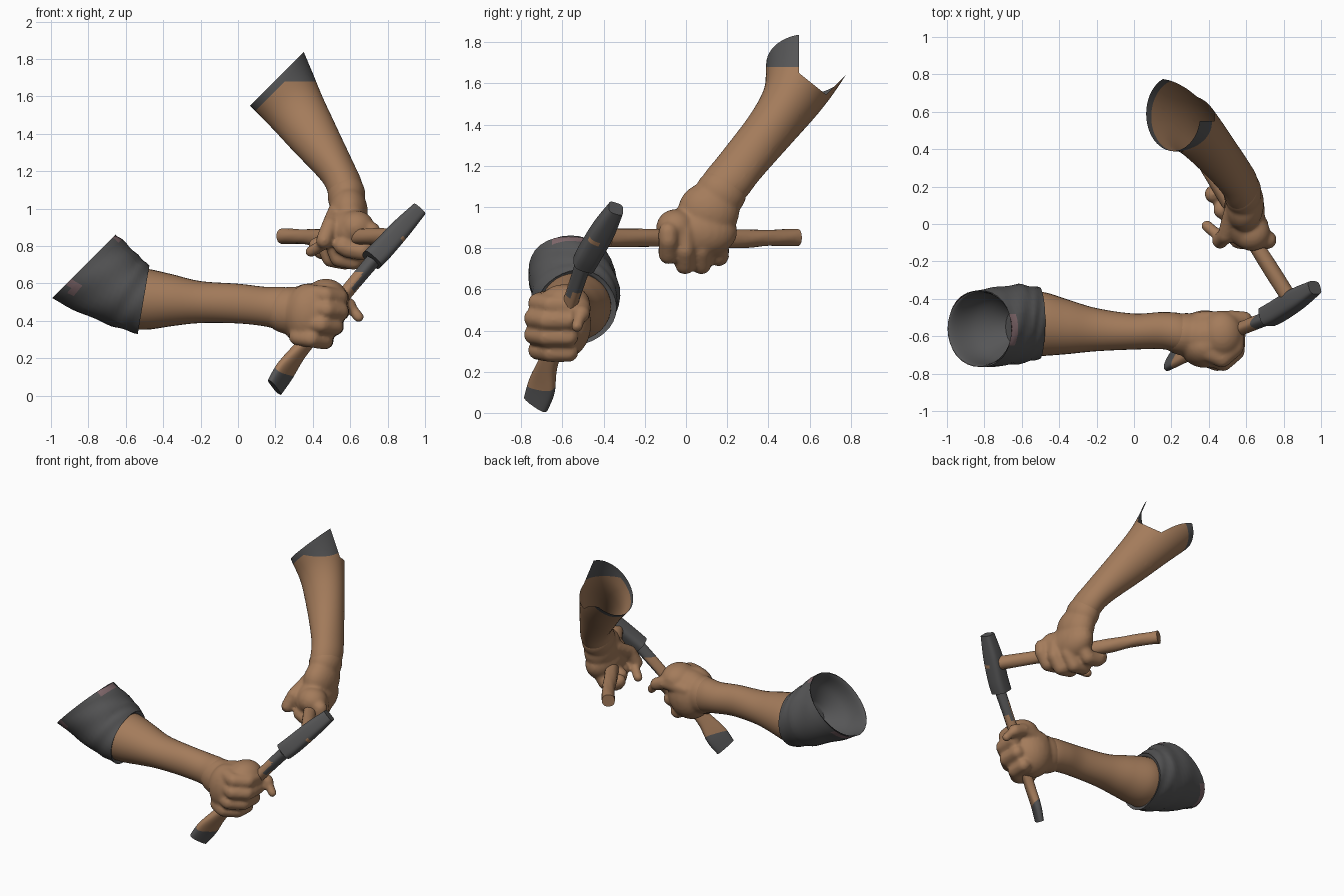
import bpy, bmesh, math
from mathutils import Vector as V, Matrix

if "Cube" in bpy.data.objects:
    bpy.data.objects.remove(bpy.data.objects["Cube"])


def material(name, r, g, b):
    m = bpy.data.materials.new(name)
    m.use_nodes = True
    m.diffuse_color = (r, g, b, 1)
    bsdf = m.node_tree.nodes["Principled BSDF"]
    bsdf.inputs["Base Color"].default_value = (r, g, b, 1)
    bsdf.inputs["Roughness"].default_value = 0.8
    return m


ALL = [material("warm brown", 0.37, 0.2, 0.105),
       material("dark grey", 0.092, 0.092, 0.094),
       material("dull pink", 0.22, 0.14, 0.15)]
BROWN, GREY, PINK = range(3)


def finish(name, bm, rule):
    """Turn a bmesh into a shaded object; rule picks a material from a face centre."""
    bmesh.ops.recalc_face_normals(bm, faces=bm.faces)
    for f in bm.faces:
        f.material_index = rule(f.calc_center_median())
    mesh = bpy.data.meshes.new(name)
    bm.to_mesh(mesh)
    bm.free()
    ob = bpy.data.objects.new(name, mesh)
    bpy.context.collection.objects.link(ob)
    for m in ALL:
        mesh.materials.append(m)
    bpy.ops.object.select_all(action="DESELECT")
    ob.select_set(True)
    bpy.context.view_layer.objects.active = ob
    bpy.ops.object.shade_smooth_by_angle(angle=math.radians(50))
    return ob


def spline(a, b, c, d, t):
    return 0.5 * (2 * b + (c - a) * t + (2 * a - 5 * b + 4 * c - d) * t * t
                  + (3 * b - a - 3 * c + d) * t ** 3)


def loft(name, rings, rule, caps=(True, True), power=1.0, sides=32, steps=6,
         folds=0.0, roll=0.0, slices=(), cut=None, curved=True):
    """Skin oval rings given as (centre, normal, half height, half depth)."""
    keys = [(V(c), V(n).normalized(), V((a, b))) for c, n, a, b in rings]
    full = []
    for i in range(len(keys) - 1):
        near = [keys[max(i - 1, 0)], keys[i], keys[i + 1], keys[min(i + 2, len(keys) - 1)]]
        for s in range(steps):
            t = s / steps
            if curved:
                full.append([spline(*[k[j] for k in near], t) for j in range(3)])
            else:
                full.append([near[1][j].lerp(near[2][j], t) for j in range(3)])
    full.append(keys[-1])
    bm = bmesh.new()
    loops = []
    for k, (c, n, r) in enumerate(full):
        turn = Matrix.Rotation(roll, 3, n)
        u = turn @ n.cross(V((0, 1, 0))).normalized()
        v = n.normalized().cross(u)
        loop = []
        for i in range(sides):
            ang = math.tau * i / sides
            co, si = math.cos(ang), math.sin(ang)
            co = math.copysign(abs(co) ** power, co)
            si = math.copysign(abs(si) ** power, si)
            w = 1 + folds * math.sin(3 * ang + k * 0.45) * math.sin(k * 0.6 + ang)
            loop.append(bm.verts.new(c + w * (u * co * r.x + v * si * r.y)))
        loops.append(loop)
    for p, q in zip(loops, loops[1:]):
        for i in range(sides):
            j = (i + 1) % sides
            bm.faces.new((p[i], p[j], q[j], q[i]))
    for use, loop in zip(caps, (loops[0], loops[-1])):
        if use:
            bm.faces.new(loop)
    # Clean edges where the colour changes or the cloth is torn
    for point, normal in slices:
        bmesh.ops.bisect_plane(bm, geom=bm.verts[:] + bm.edges[:] + bm.faces[:],
                               plane_co=point, plane_no=normal)
    if cut:
        gone = [f for f in bm.faces if cut(f.calc_center_median())]
        bmesh.ops.delete(bm, geom=gone, context="FACES")
    return finish(name, bm, rule)


def fist(name, blobs, fingers):
    """Blend ellipsoids and jointed fingers into one surface."""
    bm = bmesh.new()
    for c, r in blobs:
        m = Matrix.Translation(c) @ Matrix.Diagonal((*r, 1))
        bmesh.ops.create_uvsphere(bm, u_segments=24, v_segments=16, radius=1, matrix=m)
    for radius, points in fingers:
        points = [V(p) for p in points]
        for a, b in zip(points, points[1:]):
            for s in range(9):
                bmesh.ops.create_icosphere(bm, subdivisions=2, radius=radius,
                                           matrix=Matrix.Translation(a.lerp(b, s / 8)))
    ob = finish(name, bm, lambda c: BROWN)
    re = ob.modifiers.new("blend", "REMESH")
    re.mode = "VOXEL"
    re.voxel_size = 0.011
    re.use_smooth_shade = True
    sm = ob.modifiers.new("soften", "SMOOTH")
    sm.factor = 0.5
    sm.iterations = 7


# Level forearm
X = (1, 0, 0)
loft("right_forearm", [
    ((-0.58, -0.54, 0.52), X, 0.165, 0.17), ((-0.48, -0.535, 0.515), X, 0.162, 0.17),
    ((-0.35, -0.55, 0.51), X, 0.138, 0.145), ((-0.2, -0.565, 0.5), X, 0.112, 0.115),
    ((0, -0.575, 0.492), X, 0.106, 0.096), ((0.15, -0.57, 0.475), X, 0.106, 0.099),
    ((0.26, -0.585, 0.46), X, 0.118, 0.105), ((0.36, -0.6, 0.44), X, 0.09, 0.08),
], lambda c: BROWN)

# Level hand around the chisel
fingers = [(0.05, [(x - 0.14, y + 0.03, z), (x - 0.07, y, z - 0.01),
                   (x, y + 0.06, z - 0.02), (x + 0.005, -0.57, z - 0.02)])
           for x, y, z in ((0.54, -0.72, 0.545), (0.545, -0.74, 0.47),
                           (0.515, -0.74, 0.39), (0.46, -0.72, 0.315))]
fingers.append((0.045, [(0.36, -0.51, 0.5), (0.52, -0.505, 0.51), (0.59, -0.51, 0.48)]))
fingers.append((0.03, [(0.58, -0.51, 0.49), (0.62, -0.52, 0.45), (0.645, -0.53, 0.42)]))
fist("right_hand", [((0.38, -0.6, 0.43), (0.155, 0.14, 0.17)),
                    ((0.38, -0.655, 0.435), (0.135, 0.115, 0.165)),
                    ((0.28, -0.59, 0.455), (0.15, 0.115, 0.127)),
                    ((0.47, -0.59, 0.53), (0.11, 0.125, 0.095))], fingers)

# Flared sleeve with pink marks near its slanted rim, and a hollow lining
SLANT = (-1, 0, 1)


def sleeve_colour(c):
    from_rim = 1.515 - (c.z - c.x)
    top = c.z > 0.78 and -0.65 < c.y < -0.48 and from_rim < 0.06
    tip = c.z < 0.57 and c.y > -0.57 and from_rim < 0.06
    front = (c - V((-0.88, -0.735, 0.58))).length < 0.035
    return PINK if top or tip or front else GREY


loft("right_sleeve", [
    ((-0.52, -0.535, 0.515), (-1, 0, 0.17), 0.16, 0.165),
    ((-0.505, -0.53, 0.512), (-1, 0, 0.17), 0.183, 0.192),
    ((-0.62, -0.535, 0.57), (-1, 0, 0.4), 0.207, 0.212),
    ((-0.825, -0.56, 0.69), SLANT, 0.245, 0.205),
], sleeve_colour, caps=(False, False), folds=0.03, steps=8, curved=False,
    slices=[((0, 0, 1.455), SLANT), ((0, -0.65, 0), (0, 1, 0)), ((0, -0.48, 0), (0, 1, 0))])
loft("right_sleeve_lining", [
    ((-0.825, -0.56, 0.69), SLANT, 0.243, 0.203),
    ((-0.81, -0.56, 0.68), SLANT, 0.23, 0.193),
    ((-0.73, -0.555, 0.62), (-1, 0, 0.8), 0.19, 0.17),
    ((-0.64, -0.55, 0.56), (-1, 0, 0.6), 0.09, 0.09),
], lambda c: GREY, caps=(False, True))

# Raised forearm with an open, torn sleeve end
UP = (-0.44, 0.51, 0.74)
loft("left_forearm_and_sleeve", [
    ((0.6, 0.08, 0.98), (-0.1, 0.4, 0.9), 0.08, 0.09),
    ((0.575, 0.185, 1.1), (-0.3, 0.5, 0.8), 0.095, 0.115),
    ((0.53, 0.265, 1.2), UP, 0.098, 0.115), ((0.4, 0.42, 1.39), UP, 0.135, 0.122),
    ((0.31, 0.515, 1.53), (-0.6, 0.4, 0.75), 0.162, 0.145),
    ((0.21, 0.59, 1.695), SLANT, 0.205, 0.2),
], lambda c: GREY if c.z > 1.68 or c.z - c.x > 1.43 else BROWN,
    caps=(True, False), sides=48, steps=8,
    slices=[((0, 0, 1.68), (0, 0, 1)), ((0, 0, 1.43), SLANT), ((0, 0.55, 0), (0, 1, 0)),
            ((0, 0.55, 1.65), (0, 0.8, 1)), ((0, 0.68, 1.545), (0, -1, 1))],
    cut=lambda c: c.x > 0.13 and 0.55 < c.y and c.z > 1.65 - 0.8 * (c.y - 0.55)
    and c.z > 1.545 + c.y - 0.68)

# Raised hand around the hammer handle
fingers = []
for y, low in ((-0.085, 0.05), (-0.005, 0), (0.075, 0), (0.16, 0.04)):
    x = 0.57 - 0.55 * (y - 0.05)
    fingers.append((0.05, [(x + 0.07, y, 0.88), (x + 0.07, y, 0.79 + low),
                           (x + 0.02, y, 0.72 + low), (x - 0.06, y, 0.735 + low),
                           (x - 0.085, y, 0.8)]))
fingers.append((0.045, [(0.52, 0.06, 0.98), (0.49, -0.06, 0.91), (0.46, -0.09, 0.83)]))
fingers.append((0.032, [(0.46, -0.07, 0.81), (0.39, -0.01, 0.77)]))
fist("left_hand", [((0.59, 0.06, 0.88), (0.11, 0.19, 0.13)),
                   ((0.59, 0.11, 0.98), (0.105, 0.15, 0.14)),
                   ((0.58, 0.17, 1.07), (0.102, 0.125, 0.12)),
                   ((0.63, -0.05, 0.9), (0.1, 0.095, 0.09))], fingers)

# Hammer
ROD = (-0.53, 0.85, 0)
loft("hammer_handle", [
    ((0.82, -0.38, 0.85), ROD, 0.044, 0.044), ((0.63, -0.08, 0.85), ROD, 0.042, 0.042),
    ((0.44, 0.23, 0.845), ROD, 0.046, 0.044), ((0.34, 0.4, 0.85), ROD, 0.04, 0.04),
    ((0.242, 0.54, 0.852), ROD, 0.044, 0.043),
], lambda c: BROWN, sides=20, folds=0.05)
HEAD = (0.27, 0.17, 0.3)
loft("hammer_head", [
    ((0.715, -0.495, 0.725), HEAD, 0.06, 0.056), ((0.77, -0.465, 0.78), HEAD, 0.06, 0.058),
    ((0.87, -0.4, 0.89), HEAD, 0.055, 0.056), ((0.966, -0.34, 0.993), HEAD, 0.042, 0.038),
], lambda c: BROWN if (c - V((0.87, -0.445, 0.84))).length < 0.028 else GREY,
    power=0.6, steps=8)

# Chisel with a broad flat blade
EDGE = (0.5, 0.2, 0.64)


def chisel_colour(c):
    tip = c.z < 0.14 + 0.4 * (c.y + 0.7) - 0.8 * (c.x - 0.24)
    stain = c.z > 0.57 and c.x > 0.6 + 0.82 * (c.z - 0.57)
    return GREY if tip or stain or c.z > 0.66 else BROWN


loft("chisel", [
    ((0.195, -0.73, 0.044), EDGE, 0.026, 0.07), ((0.25, -0.7, 0.13), EDGE, 0.03, 0.075),
    ((0.33, -0.67, 0.24), EDGE, 0.033, 0.05), ((0.45, -0.61, 0.38), EDGE, 0.034, 0.036),
    ((0.57, -0.56, 0.54), EDGE, 0.032, 0.036), ((0.72, -0.5, 0.72), EDGE, 0.034, 0.038),
], chisel_colour, power=0.75, roll=math.radians(-40),
    slices=[((0.24, -0.7, 0.14), (0.8, -0.4, 1)), ((0, 0, 0.66), (0, 0, 1))])
